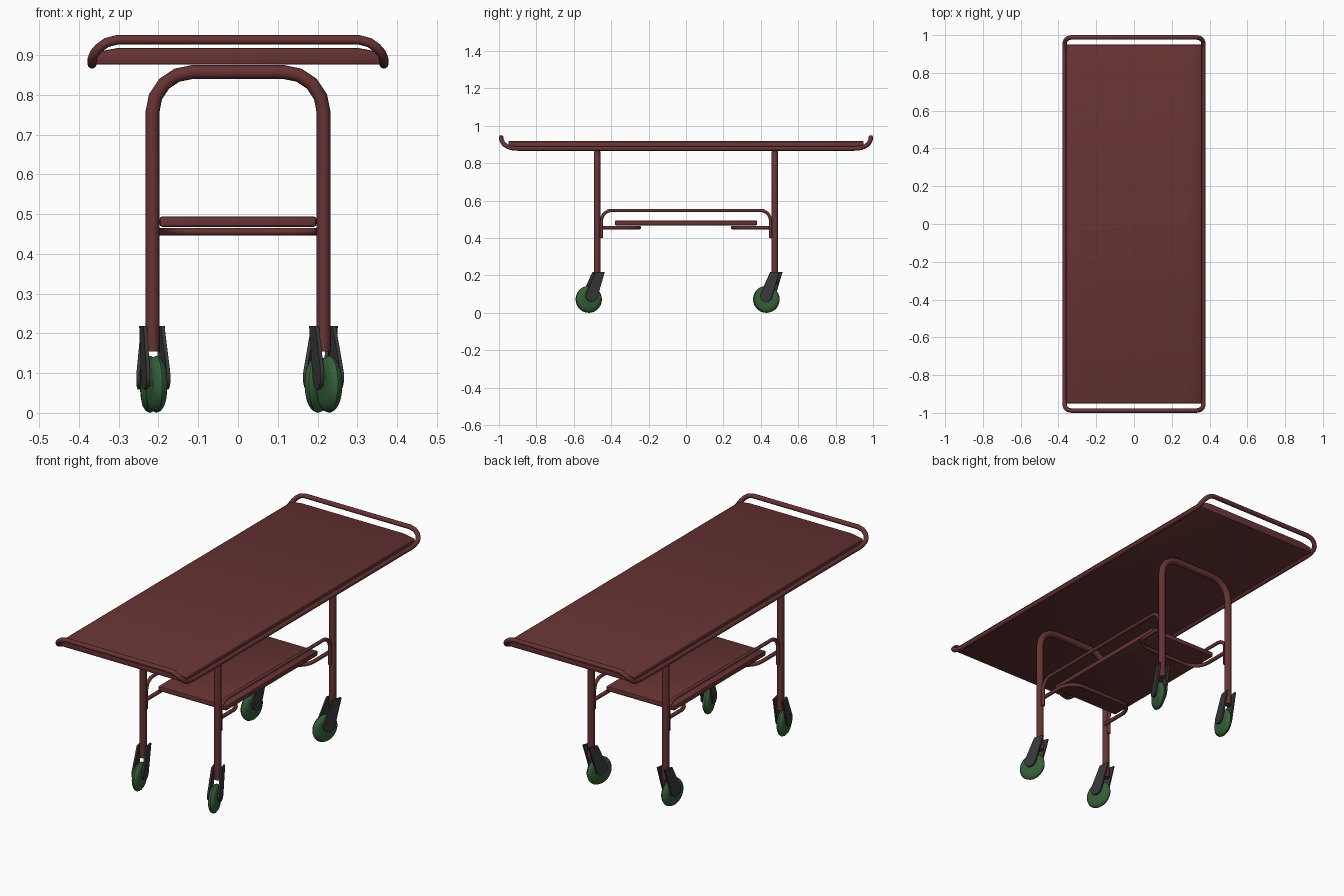
import bpy, bmesh, math
from mathutils import Vector, Matrix

if "Cube" in bpy.data.objects:
    bpy.data.objects.remove(bpy.data.objects["Cube"])


def material(name, rgb):
    m = bpy.data.materials.new(name)
    m.diffuse_color = (*rgb, 1)
    m.use_nodes = True
    m.node_tree.nodes["Principled BSDF"].inputs["Base Color"].default_value = m.diffuse_color
    return m


RED = material("maroon_paint", (0.135, 0.033, 0.033))
GREEN = material("green_rubber", (0.035, 0.115, 0.04))
DARK = material("dark_metal", (0.04, 0.04, 0.04))


def finish(obj, mat):
    obj.data.materials.clear()
    obj.data.materials.append(mat)
    bpy.ops.object.select_all(action='DESELECT')
    obj.select_set(True)
    bpy.context.view_layer.objects.active = obj
    bpy.ops.object.shade_smooth_by_angle(angle=math.radians(40))
    return obj


def add_mesh(name, bm, mat):
    bmesh.ops.recalc_face_normals(bm, faces=bm.faces)
    me = bpy.data.meshes.new(name)
    bm.to_mesh(me)
    bm.free()
    obj = bpy.data.objects.new(name, me)
    bpy.context.collection.objects.link(obj)
    return finish(obj, mat)


def fillet(points, radius, steps=4, closed=False):
    """Round the inner corners of a polyline."""
    pts = [Vector(p) for p in points]
    n, out = len(pts), []
    for i, p in enumerate(pts):
        if not closed and i in (0, n - 1):
            out.append(p)
            continue
        a = p + (pts[i - 1] - p).normalized() * radius
        b = p + (pts[(i + 1) % n] - p).normalized() * radius
        c = a + b - p
        for k in range(steps + 1):
            t = k / steps * math.pi / 2
            out.append(c + (p - b) * math.cos(t) * 1.0 + (p - a) * math.sin(t))
    return out


def tube(name, pts, r, closed=False):
    cu = bpy.data.curves.new(name, 'CURVE')
    cu.dimensions = '3D'
    cu.bevel_depth = r
    cu.bevel_resolution = 3
    cu.use_fill_caps = True
    sp = cu.splines.new('POLY')
    sp.points.add(len(pts) - 1)
    for q, p in zip(sp.points, pts):
        q.co = (*p, 1)
    sp.use_cyclic_u = closed
    tmp = bpy.data.objects.new(name + "_path", cu)
    bpy.context.collection.objects.link(tmp)
    me = bpy.data.meshes.new_from_object(tmp.evaluated_get(bpy.context.evaluated_depsgraph_get()))
    bpy.data.objects.remove(tmp)
    obj = bpy.data.objects.new(name, me)
    bpy.context.collection.objects.link(obj)
    return finish(obj, RED)


def prism(bm, rings):
    """Join two matching outlines into a closed solid."""
    a, b = [[bm.verts.new(p) for p in r] for r in rings]
    bm.faces.new(a)
    bm.faces.new(b[::-1])
    for i in range(len(a)):
        j = (i + 1) % len(a)
        bm.faces.new((a[i], a[j], b[j], b[i]))


def slab(name, outline, y, bevel):
    bm = bmesh.new()
    prism(bm, [[(x, s * y, z) for x, z in outline] for s in (-1, 1)])
    bmesh.ops.bevel(bm, geom=list(bm.edges), offset=bevel, segments=2, affect='EDGES', profile=0.5)
    return add_mesh(name, bm, RED)


# Bed deck with a slight crown, and the lower shelf
slab("bed_deck", [(-.359, .876), (.359, .876), (.359, .907), (.30, .918), (-.30, .918), (-.359, .907)], .95, .005)
slab("lower_shelf", [(-.197, .468), (.197, .468), (.197, .494), (-.197, .494)], .38, .006)

# Bed rail with curled-up rounded ends
corner = [(.367, .90, .878), (.367, .935, .881), (.366, .962, .892), (.361, .975, .904),
          (.349, .984, .918), (.331, .988, .931), (.305, .988, .938)]
loop = corner + [(-x, y, z) for x, y, z in corner[::-1]]
loop += [(-x, -y, z) for x, y, z in loop]
tube("bed_rail", loop, .012, closed=True)

LEG_X, LEG_Y = .215, .475
for s, end in ((-1, "front"), (1, "back")):
    # Hoop legs
    y = s * LEG_Y
    tube(end + "_leg_hoop", fillet([(-LEG_X, y, .155), (-LEG_X, y, .857), (LEG_X, y, .857), (LEG_X, y, .155)], .10),
         .0175)
    # Looped bracket under the shelf
    tube(end + "_shelf_bracket", fillet([(-.203, s * .468, .456), (-.203, s * .25, .456), (.203, s * .25, .456),
                                         (.203, s * .468, .456)], .085, 6), .010)

# Side guard rails around the shelf
for s, side in ((-1, "left"), (1, "right")):
    x = s * LEG_X
    tube(side + "_shelf_guard", fillet([(x, -.452, .40), (x, -.452, .548), (x, .452, .548), (x, .452, .40)], .055, 5),
         .009)


def caster(name, x, y, yaw):
    place = Matrix.Translation((x, y, 0)) @ Matrix.Rotation(math.radians(yaw), 4, 'Z')
    # Fork: two cheek plates with rounded lower ends
    cy, cz, r = -.040, .092, .033
    side = [(.034, .218), (-.018, .218)]
    for k in range(11):
        t = math.radians(158 + 180 * k / 10)
        side.append((cy + r * math.cos(t), cz + r * math.sin(t)))
    bm = bmesh.new()
    for s in (-1, 1):
        def ring(off):
            return [(s * (off + (.218 - z) * .03), py, z) for py, z in side]
        prism(bm, [ring(.018), ring(.027)])
    bmesh.ops.transform(bm, matrix=place, verts=bm.verts)
    add_mesh(name + "_fork", bm, DARK)
    # Axle
    axle = Matrix.Translation((0, -.043, .075)) @ Matrix.Rotation(math.pi / 2, 4, 'Y')
    bm = bmesh.new()
    bmesh.ops.create_cone(bm, cap_ends=True, segments=12, radius1=.009, radius2=.009, depth=.060,
                          matrix=place @ axle)
    add_mesh(name + "_axle", bm, DARK)
    # Wheel: rounded tread spun around the axle
    prof = [(0, -.016), (.045, -.019), (.058, -.016), (.068, -.009), (.072, 0),
            (.068, .009), (.058, .016), (.045, .019), (0, .016)]
    bm = bmesh.new()
    vs = [bm.verts.new((a, 0, b)) for a, b in prof]
    es = [bm.edges.new(e) for e in zip(vs, vs[1:])]
    bmesh.ops.spin(bm, geom=vs + es, cent=(0, 0, 0), axis=(0, 0, 1), angle=2 * math.pi, steps=28)
    bmesh.ops.remove_doubles(bm, verts=bm.verts, dist=1e-5)
    wheel = Matrix.Translation((0, -.046, .072)) @ Matrix.Rotation(math.pi / 2, 4, 'Y')
    bmesh.ops.transform(bm, matrix=place @ wheel, verts=bm.verts)
    add_mesh(name + "_wheel", bm, GREEN)


# Casters, each swivelled a little differently
caster("front_left", -LEG_X, -LEG_Y, 12)
caster("front_right", LEG_X, -LEG_Y, 18)
caster("back_left", -LEG_X, LEG_Y, -8)
caster("back_right", LEG_X, LEG_Y, -18)
